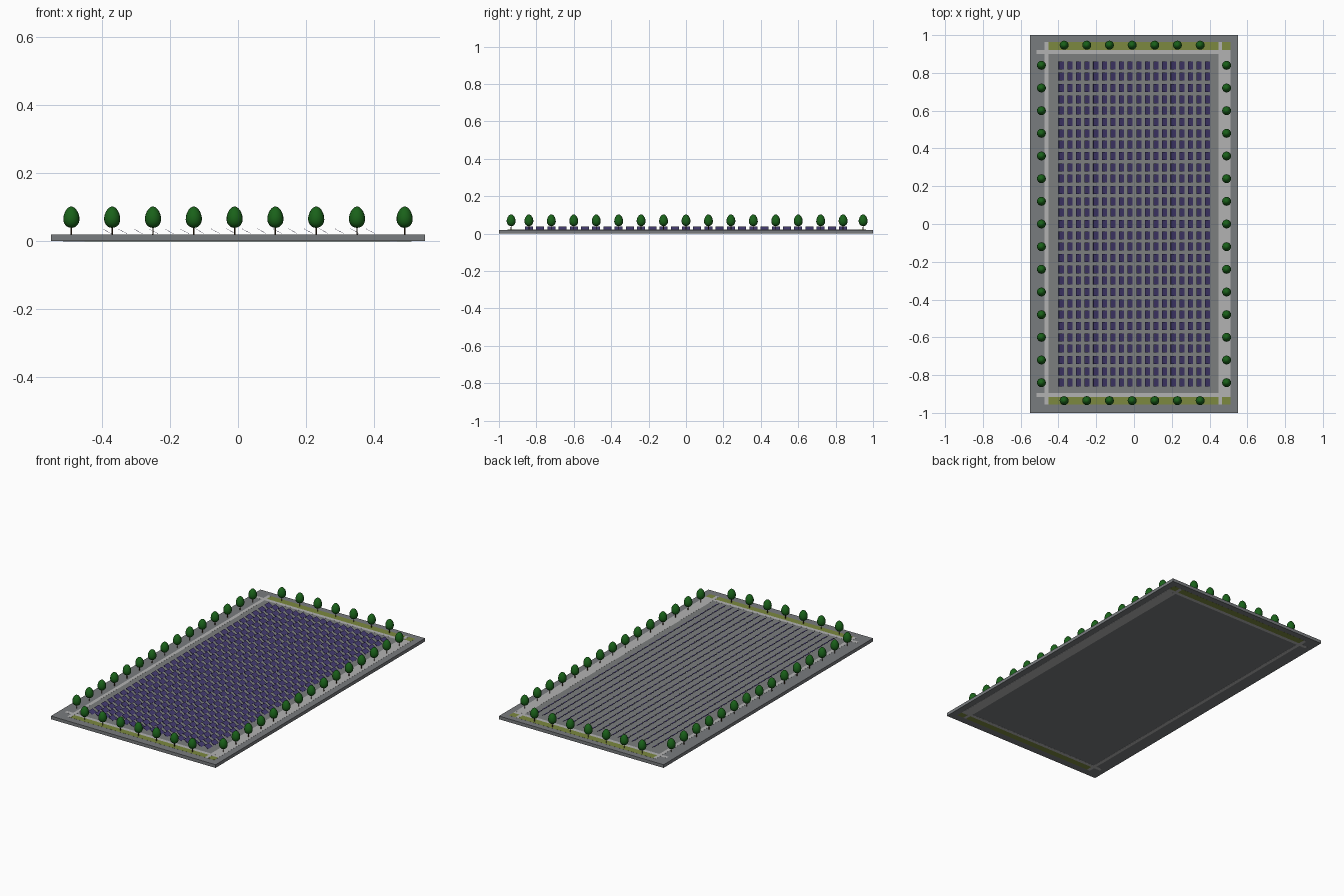
import bpy, bmesh, math
from mathutils import Matrix, Vector

if "Cube" in bpy.data.objects:
    bpy.data.objects.remove(bpy.data.objects["Cube"])


def mat(name, rgb):
    m = bpy.data.materials.new(name)
    m.diffuse_color = (*rgb, 1)
    m.use_nodes = True
    m.node_tree.nodes["Principled BSDF"].inputs["Base Color"].default_value = m.diffuse_color
    return m


ground_grey = mat("ground_grey", (0.19, 0.20, 0.21))
yard_grey = mat("yard_grey", (0.20, 0.21, 0.21))
path_grey = mat("path_grey", (0.45, 0.45, 0.45))
grass = mat("grass", (0.20, 0.25, 0.05))
leaf = mat("leaf", (0.01, 0.12, 0.01))
bark = mat("bark", (0.06, 0.03, 0.01))
panel_blue = mat("panel_blue", (0.06, 0.045, 0.17))


def finish(name, bm, material, smooth=False):
    bmesh.ops.recalc_face_normals(bm, faces=bm.faces)
    for f in bm.faces:
        f.smooth = smooth
    me = bpy.data.meshes.new(name)
    bm.to_mesh(me)
    bm.free()
    me.materials.append(material)
    ob = bpy.data.objects.new(name, me)
    bpy.context.collection.objects.link(ob)
    return ob


def slab(name, x0, x1, y0, y1, z0, z1, material):
    bm = bmesh.new()
    bmesh.ops.create_cube(bm, size=1, matrix=Matrix.Translation(
        ((x0 + x1) / 2, (y0 + y1) / 2, (z0 + z1) / 2)) @ Matrix.Diagonal((x1 - x0, y1 - y0, z1 - z0, 1)))
    return finish(name, bm, material)


# ground slab; strips run right through it and show on both faces
slab("ground_slab", -0.55, 0.55, -1, 1, 0.0006, 0.02, ground_grey)
slab("panel_yard", -0.452, 0.447, -0.896, 0.90, 0.01, 0.0202, yard_grey)
slab("left_path", -0.473, -0.452, -0.955, 0.963, 0.0, 0.0206, path_grey)
slab("right_path", 0.447, 0.467, -0.955, 0.963, 0.0, 0.0206, path_grey)
slab("right_wide_path", 0.467, 0.51, -0.896, 0.90, 0.0, 0.0206, path_grey)
slab("front_path", -0.515, 0.51, -0.917, -0.896, 0.0002, 0.0204, path_grey)
slab("back_path", -0.515, 0.51, 0.90, 0.921, 0.0002, 0.0204, path_grey)
slab("front_grass", -0.452, 0.51, -0.955, -0.917, 0.0002, 0.0204, grass)
slab("back_grass", -0.452, 0.51, 0.921, 0.963, 0.0002, 0.0204, grass)

# solar panels: thin tilted plates, high edge towards -x
bm = bmesh.new()
tilt = Matrix.Rotation(math.atan2(0.0145, 0.0265), 4, 'Y')
size = Matrix.Diagonal((0.0302, 0.043, 0.0009, 1))
for i in range(18):
    for j in range(29):
        pos = Matrix.Translation((-0.385 + i * 0.0456, -0.84 + j * 0.06, 0.0295))
        bmesh.ops.create_cube(bm, size=1, matrix=pos @ tilt @ size)
finish("solar_panels", bm, panel_blue)

# tree positions along the four sides
spots = [(x, -0.84 + 0.12 * k) for x in (-0.49, 0.49) for k in range(15)]
spots += [(-0.37 + 0.12 * k, y) for y in (-0.935, 0.947) for k in range(7)]

# egg-shaped crowns, narrower at the top
bm = bmesh.new()
for x, y in spots:
    made = bmesh.ops.create_uvsphere(bm, u_segments=16, v_segments=12, radius=1)
    for v in made["verts"]:
        w = 0.0235 * (1 - 0.17 * v.co.z)
        v.co = Vector((x + v.co.x * w, y + v.co.y * w, 0.071 + v.co.z * 0.0315))
finish("tree_crowns", bm, leaf, True)

# slim trunks
bm = bmesh.new()
for x, y in spots:
    bmesh.ops.create_cone(bm, cap_ends=True, segments=8, radius1=0.0022, radius2=0.0018,
                          depth=0.03, matrix=Matrix.Translation((x, y, 0.034)))
finish("tree_trunks", bm, bark)
